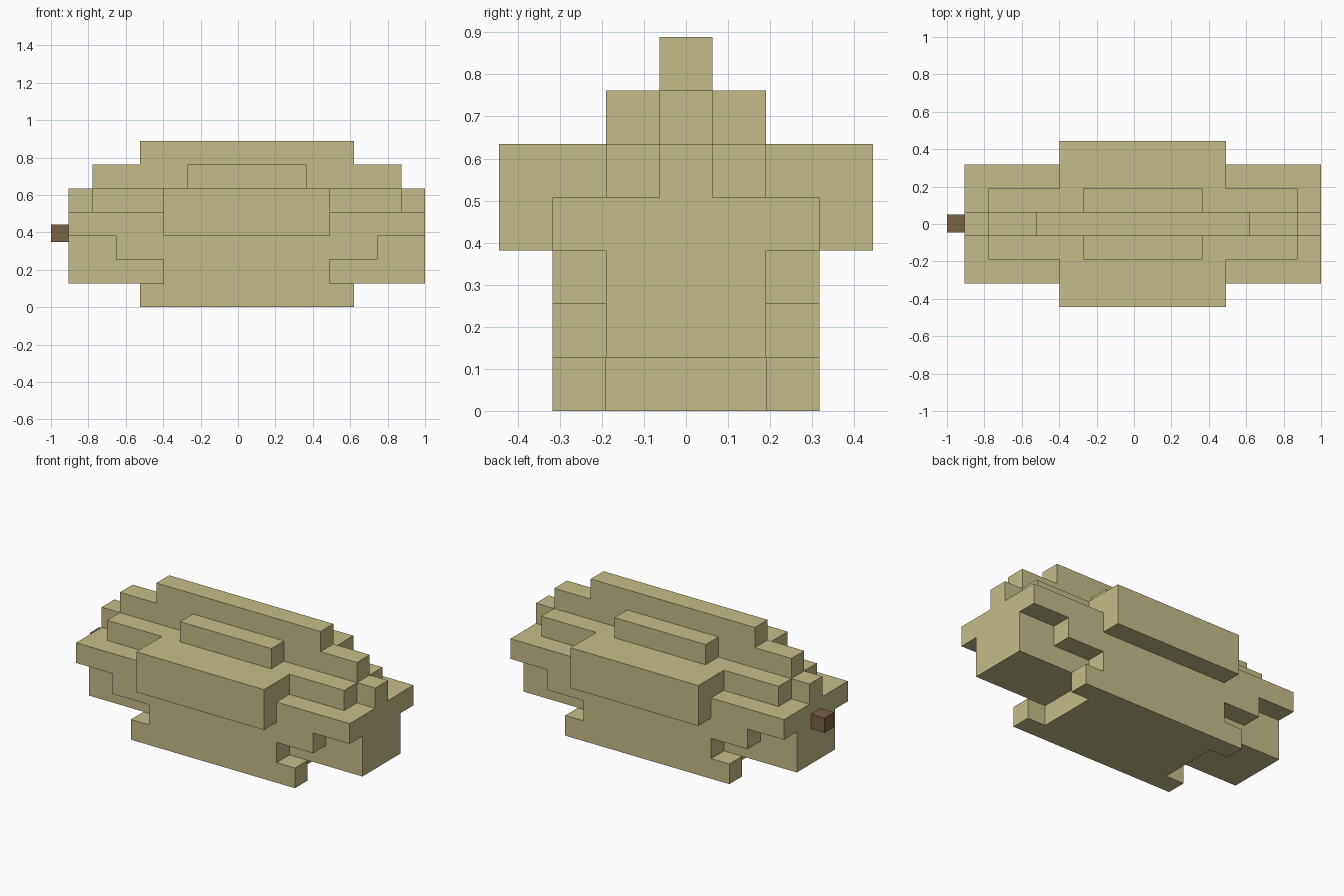
import bpy, bmesh
from mathutils import Vector

if "Cube" in bpy.data.objects:
    bpy.data.objects.remove(bpy.data.objects["Cube"])

UNIT = 0.127                       # edge of one building block
CENTRE = Vector((0.0475, 0.0, 0.0))


def material(name, colour):
    m = bpy.data.materials.new(name)
    m.diffuse_color = (*colour, 1.0)
    m.use_nodes = True
    m.node_tree.nodes["Principled BSDF"].inputs["Base Color"].default_value = m.diffuse_color
    return m


tan = material("tan", (0.558, 0.503, 0.254))
brown = material("brown", (0.19, 0.122, 0.065))


def finish(bm, name, mat):
    mesh = bpy.data.meshes.new(name)
    bm.to_mesh(mesh)
    bm.free()
    mesh.materials.append(mat)
    ob = bpy.data.objects.new(name, mesh)
    bpy.context.collection.objects.link(ob)
    return ob


# Symmetric slabs in blocks: reach in x, inner and outer reach in y, bottom, top
SLABS = [
    (4, 2, 2, 0, 1),   # feet rails
    (3, 0, 2, 0, 2),   # belly
    (7, 0, 1, 1, 3),   # core running to both ends
    (5, 0, 2, 2, 3),   # lower flank
    (7, 0, 2, 3, 4),   # wide deck
    (3, 0, 3, 3, 5),   # side bulges
    (6, 0, 1, 4, 5),   # upper deck
    (7, 0, 0, 4, 5),   # end ridges
    (6, 0, 0, 5, 6),   # lower spine
    (2, 0, 1, 5, 6),   # shoulder bars
    (4, 0, 0, 6, 7),   # top spine
]
cells = {(i, j, k)
         for hx, y0, y1, z0, z1 in SLABS
         for i in range(-hx, hx + 1)
         for j in range(-y1, y1 + 1) if abs(j) >= y0
         for k in range(z0, z1)}

# Stepped body: keep only the block faces that have no neighbour
bm = bmesh.new()
for cell in cells:
    mid = Vector(cell) + Vector((0, 0, 0.5))
    for axis in range(3):
        for sign in (-1, 1):
            n = Vector((0, 0, 0))
            n[axis] = sign
            if tuple(int(c + d) for c, d in zip(cell, n)) in cells:
                continue
            u = Vector((0, 0, 0))
            u[(axis + 1) % 3] = 0.5
            v = n.cross(u)
            face_mid = mid + n * 0.5
            corners = [face_mid - u - v, face_mid + u - v,
                       face_mid + u + v, face_mid - u + v]
            bm.faces.new([bm.verts.new(CENTRE + c * UNIT) for c in corners])
bmesh.ops.remove_doubles(bm, verts=bm.verts[:], dist=0.001)
bmesh.ops.dissolve_limit(bm, angle_limit=0.01, verts=bm.verts[:], edges=bm.edges[:])
finish(bm, "stepped_body", tan)

# Stub on the left end
bm = bmesh.new()
bmesh.ops.create_cube(bm, size=1.0)
bmesh.ops.scale(bm, vec=(0.105, 0.095, 0.093), verts=bm.verts[:])
bmesh.ops.translate(bm, vec=(-0.9475, 0.002, 0.394), verts=bm.verts[:])
finish(bm, "end_stub", brown)
